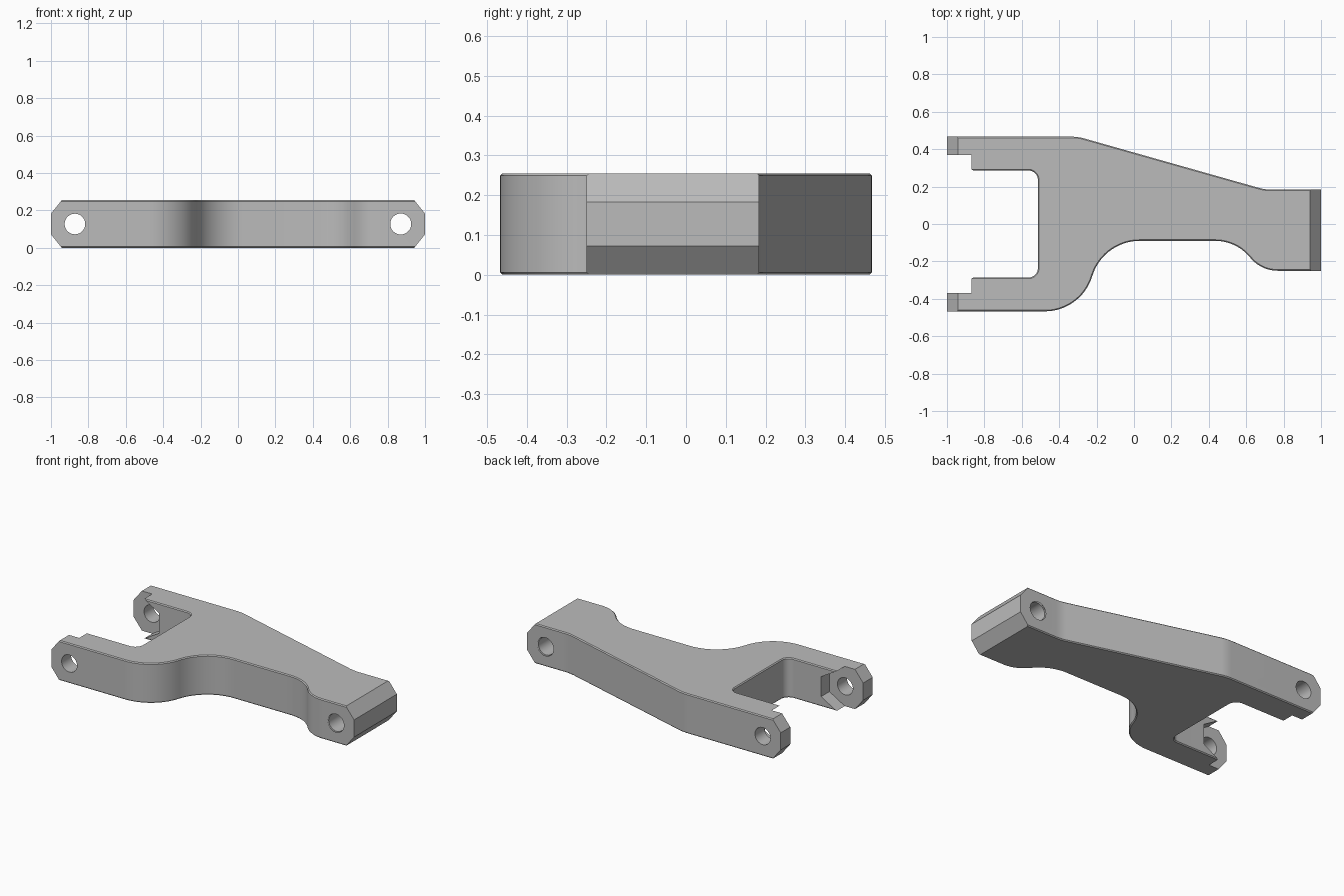
import bpy, bmesh, math
from mathutils import Vector, Matrix

if "Cube" in bpy.data.objects:
    bpy.data.objects.remove(bpy.data.objects["Cube"], do_unlink=True)

HEIGHT = 0.255
MID = HEIGHT / 2

steel = bpy.data.materials.new("plain grey")
steel.use_nodes = True
grey = (0.5, 0.5, 0.5, 1)
steel.diffuse_color = grey
steel.node_tree.nodes["Principled BSDF"].inputs["Base Color"].default_value = grey


def rounded(corners):
    """Outline from (x, y, fillet radius) corners."""
    out = []
    for i, (x, y, r) in enumerate(corners):
        p = Vector((x, y))
        if not r:
            out.append(p)
            continue
        a = (Vector(corners[i - 1][:2]) - p).normalized()
        b = (Vector(corners[(i + 1) % len(corners)][:2]) - p).normalized()
        half = a.angle(b) / 2
        centre = p + (a + b).normalized() * r / math.sin(half)
        start = p + a * r / math.tan(half) - centre
        sweep = start.angle_signed(p + b * r / math.tan(half) - centre)
        steps = max(4, round(abs(sweep) / math.radians(5)))
        for k in range(steps + 1):
            t = -sweep * k / steps
            c, s = math.cos(t), math.sin(t)
            out.append(centre + Vector((c * start.x - s * start.y,
                                        s * start.x + c * start.y)))
    return out


def add_object(name, bm):
    bmesh.ops.recalc_face_normals(bm, faces=bm.faces)
    mesh = bpy.data.meshes.new(name)
    bm.to_mesh(mesh)
    bm.free()
    mesh.materials.append(steel)
    obj = bpy.data.objects.new(name, mesh)
    bpy.context.collection.objects.link(obj)
    return obj


def prism(name, points, low, high, sideways=False, bevel=0):
    """Extrude an outline along z, or along y when sideways."""
    bm = bmesh.new()
    place = (lambda p, d: (p[0], d, p[1])) if sideways else (lambda p, d: (p[0], p[1], d))
    rings = [[bm.verts.new(place(p, d)) for p in points] for d in (low, high)]
    caps = [bm.faces.new(ring) for ring in rings]
    n = len(points)
    for i in range(n):
        j = (i + 1) % n
        bm.faces.new((rings[0][i], rings[0][j], rings[1][j], rings[1][i]))
    bmesh.ops.recalc_face_normals(bm, faces=bm.faces)
    if bevel:
        edges = [e for f in caps for e in f.edges]
        bmesh.ops.bevel(bm, geom=edges, offset=bevel, segments=1, affect='EDGES')
    return add_object(name, bm)


def rod(name, x, y, r1, r2, length):
    bm = bmesh.new()
    turn = Matrix.Translation((x, y, MID)) @ Matrix.Rotation(math.pi / 2, 4, 'X')
    bmesh.ops.create_cone(bm, cap_ends=True, segments=48, radius1=r1,
                          radius2=r2, depth=length, matrix=turn)
    return add_object(name, bm)


def combine(target, cutter, operation='DIFFERENCE'):
    mod = target.modifiers.new(cutter.name, 'BOOLEAN')
    mod.object, mod.operation, mod.solver = cutter, operation, 'EXACT'
    bpy.context.view_layer.objects.active = target
    bpy.ops.object.modifier_apply(modifier=mod.name)
    bpy.data.objects.remove(cutter, do_unlink=True)


# Arm plate with its fork, waist and sloped back edge
outline = rounded([
    (1.02, -0.25, 0), (1.02, 0.184, 0), (0.70, 0.184, 0.25), (-0.30, 0.467, 0.25),
    (-1.02, 0.467, 0), (-1.02, 0.286, 0), (-0.514, 0.286, 0.05),
    (-0.514, -0.286, 0.05), (-1.02, -0.286, 0), (-1.02, -0.467, 0),
    (-0.281, -0.467, 0.265), (-0.165, -0.09, 0.265),
    (0.548, -0.09, 0.24), (0.678, -0.25, 0.19)])
arm = prism("fork_arm", outline, 0, HEIGHT, bevel=0.006)

# Chamfered ends, trimmed by a side profile
side = [(1, 0.055), (0.86, 0.23), (-0.86, 0.23), (-1, 0.055),
        (-1, -0.055), (-0.86, -0.23), (0.86, -0.23), (1, -0.055)]
combine(arm, prism("end_trim", [(x, z + MID) for x, z in side], -1, 1, True), 'INTERSECT')

# Hexagonal pocket that thins the fork tips
pocket = [(-1.2, 0.3), (-0.87, 0.3), (-0.87, 0.128), (-0.76, 0.064),
          (-0.76, -0.064), (-0.87, -0.128), (-0.87, -0.3), (-1.2, -0.3)]
combine(arm, prism("tip_pocket", [(x, z + MID) for x, z in pocket], -0.37, 0.37, True))

# Pivot holes, with lightly countersunk mouths at the solid end
combine(arm, rod("fork_bore", -0.872, 0, 0.055, 0.055, 2))
combine(arm, rod("end_bore", 0.87, 0, 0.056, 0.056, 2))
combine(arm, rod("front_countersink", 0.87, -0.25, 0.066, 0.05, 0.016))
combine(arm, rod("back_countersink", 0.87, 0.184, 0.05, 0.066, 0.016))

bpy.ops.object.select_all(action='DESELECT')
arm.select_set(True)
bpy.context.view_layer.objects.active = arm
bpy.ops.object.shade_smooth_by_angle(angle=math.radians(25))
